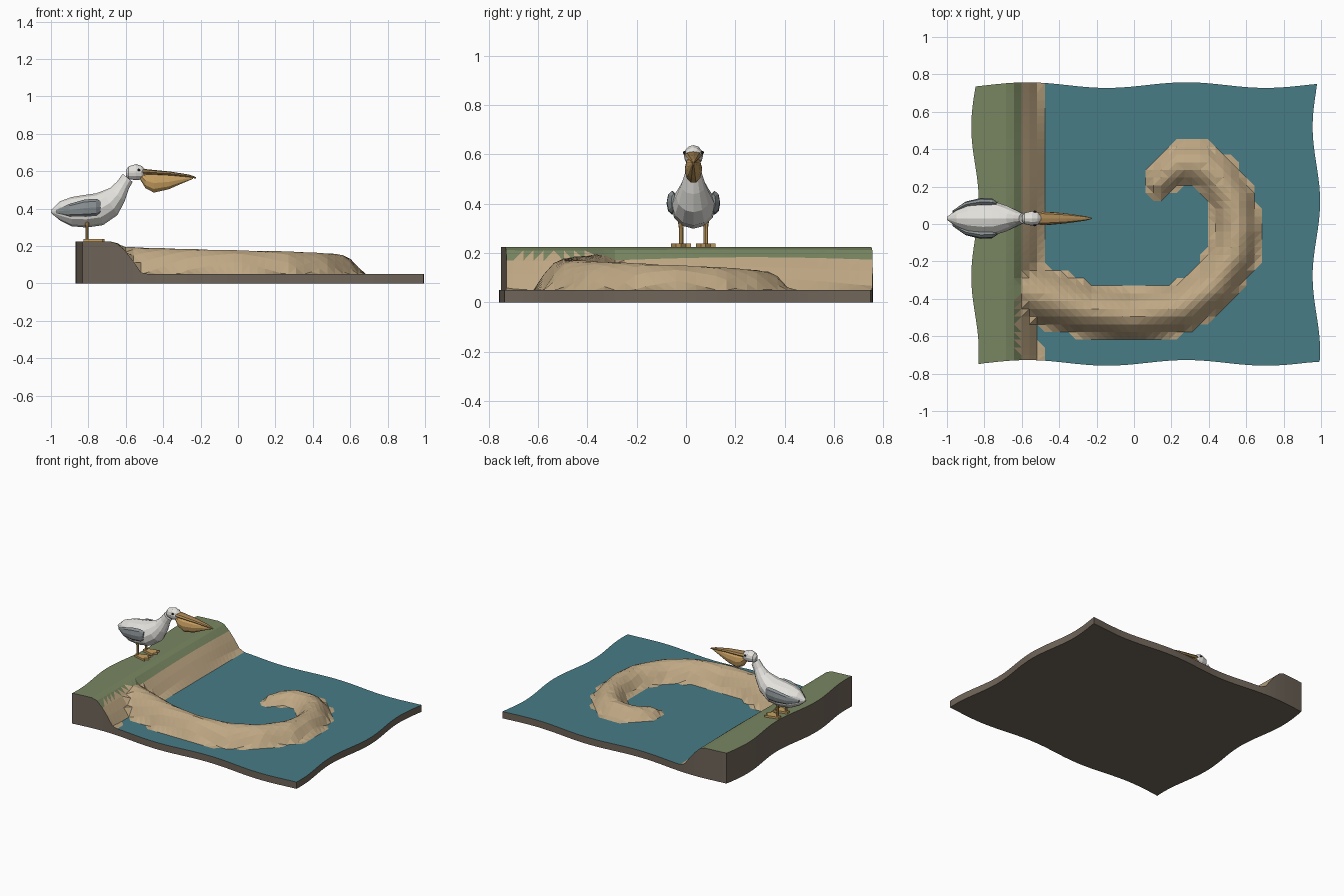
import bpy, bmesh, math
from mathutils import Vector

if "Cube" in bpy.data.objects:
    bpy.data.objects.remove(bpy.data.objects["Cube"])

def mat(name, r, g, b):
    m = bpy.data.materials.new(name)
    m.diffuse_color = (r, g, b, 1)
    m.use_nodes = True
    m.node_tree.nodes["Principled BSDF"].inputs["Base Color"].default_value = m.diffuse_color
    return m

WATER = mat("water", .065, .20, .24)
GRASS = mat("grass", .19, .24, .12)
SAND = mat("sand", .52, .39, .23)
EARTH = mat("earth", .16, .13, .10)
WHITE = mat("white_feathers", .78, .77, .73)
GREY = mat("grey_feathers", .25, .28, .29)
BILL = mat("bill_orange", .58, .35, .12)
BILL_DARK = mat("bill_top", .40, .24, .09)
DARK = mat("eye_dark", .02, .02, .02)

def finish(name, bm, *mats):
    bmesh.ops.recalc_face_normals(bm, faces=bm.faces)
    me = bpy.data.meshes.new(name)
    bm.to_mesh(me)
    bm.free()
    for m in mats:
        me.materials.append(m)
    ob = bpy.data.objects.new(name, me)
    bpy.context.collection.objects.link(ob)
    return ob

CY = .03  # bird centre line

def loft(name, sections, m, sides=12):
    """Skin elliptical sections (x, y, z, half width, half height, tilt degrees)."""
    bm = bmesh.new()
    rings = []
    for x, y, z, ry, rz, tilt in sections:
        t = math.radians(tilt)
        ring = []
        for i in range(sides):
            a = 2 * math.pi * i / sides
            u, v = ry * math.cos(a), rz * math.sin(a)
            ring.append(bm.verts.new((x - v * math.sin(t), CY + y + u, z + v * math.cos(t))))
        rings.append(ring)
    for a, b in zip(rings, rings[1:]):
        for i in range(sides):
            j = (i + 1) % sides
            bm.faces.new((a[i], a[j], b[j], b[i]))
    bm.faces.new(rings[0])
    bm.faces.new(rings[-1])
    return finish(name, bm, m)

# Terrain: height field with shore bank and curling sand spit
SEA, BANK = .05, .175
SPIT = [(-.66, -.34, .15, .148), (-.45, -.40, .145, .14), (-.25, -.46, .13, .135),
        (0, -.49, .125, .128), (.25, -.45, .125, .122), (.42, -.34, .12, .115),
        (.53, -.17, .12, .108), (.55, -.03, .117, .102), (.53, .12, .112, .095),
        (.45, .25, .107, .085), (.36, .315, .105, .078), (.25, .32, .10, .075),
        (.17, .27, .085, .065), (.13, .21, .065, .055)]

def bank_height(x, y):
    toe = -.50 + .02 * math.sin(4 * y + .5)
    t = min(max((toe - x) / (toe + .665), 0), 1)
    return BANK * (1 - (1 - t) ** 1.35)

def spit_height(x, y):
    best, p = 0, Vector((x, y))
    for a, b in zip(SPIT, SPIT[1:]):
        A, B = Vector(a[:2]), Vector(b[:2])
        d = B - A
        t = min(max((p - A).dot(d) / d.length_squared, 0), 1)
        w = a[2] + (b[2] - a[2]) * t
        h = a[3] + (b[3] - a[3]) * t
        r = (p - A - d * t).length / w
        best = max(best, h * (1 - r ** 2)) if r < 1 else best
    return best

NX, NY = 44, 36
bm = bmesh.new()
grid = []
for i in range(NX + 1):
    col = []
    for j in range(NY + 1):
        x, y = -.85 + 1.825 * i / NX, -.7425 + 1.485 * j / NY
        z = SEA + max(bank_height(x, y), spit_height(x, y))
        dx = .02 * math.cos(2 * math.pi * (y - .12) / .8) if i in (0, NX) else 0
        dy = .015 * math.cos(2 * math.pi * (x - .28) / .85) if j in (0, NY) else 0
        col.append(bm.verts.new((x + dx, y + dy, z)))
    grid.append(col)
for i in range(NX):
    for j in range(NY):
        bm.faces.new((grid[i][j], grid[i + 1][j], grid[i + 1][j + 1], grid[i][j + 1]))
bmesh.ops.triangulate(bm, faces=bm.faces[:])
for f in bm.faces:
    c = f.calc_center_median()
    if max(v.co.z for v in f.verts) < SEA + .001:
        f.material_index = 0
    elif bank_height(c.x, c.y) > .135:
        f.material_index = 1
    else:
        f.material_index = 2
# Earth sides and underside
rim = [e for e in bm.edges if e.is_boundary]
ext = bmesh.ops.extrude_edge_only(bm, edges=rim)["geom"]
for g in ext:
    if isinstance(g, bmesh.types.BMVert):
        g.co.z = 0
    if isinstance(g, bmesh.types.BMFace):
        g.material_index = 3
low = [e for e in bm.edges if all(v.co.z < .001 for v in e.verts)]
base = bmesh.ops.contextual_create(bm, geom=low)["faces"]
for f in base:
    f.material_index = 3
finish("shore_terrain", bm, WATER, GRASS, SAND, EARTH)

# Bird body, neck and head in one skin
loft("bird_body", [
    (-1.0, 0, .385, .008, .008, 0), (-.95, 0, .388, .045, .052, 0),
    (-.89, 0, .384, .075, .078, 0), (-.81, 0, .387, .09, .088, 0),
    (-.74, 0, .397, .087, .087, 12), (-.685, 0, .43, .07, .076, 32),
    (-.645, 0, .475, .05, .053, 48), (-.615, 0, .525, .034, .037, 58),
    (-.59, 0, .565, .029, .034, 50)], WHITE)
loft("bird_head", [
    (-.60, 0, .59, .012, .014, 0), (-.585, 0, .592, .03, .034, 0),
    (-.545, 0, .595, .039, .043, 0), (-.515, 0, .592, .034, .036, 0),
    (-.495, 0, .59, .018, .02, 0)], WHITE)

# Bill: flat upper half over a deep pouch
loft("upper_bill", [
    (-.525, 0, .597, .03, .017, 0), (-.49, 0, .596, .036, .015, 0),
    (-.36, 0, .587, .026, .011, 0), (-.26, 0, .574, .012, .008, 0),
    (-.225, 0, .565, .003, .004, 0)], BILL_DARK, 8)
loft("bill_pouch", [
    (-.525, 0, .578, .022, .02, 0), (-.495, 0, .55, .034, .042, 0),
    (-.45, 0, .537, .035, .054, 0), (-.37, 0, .543, .027, .041, 0),
    (-.29, 0, .558, .014, .02, 0), (-.24, 0, .565, .005, .006, 0)], BILL, 10)

# Mirrored parts: wings, eyes, legs, webbed feet
for s, side in ((-1, "right"), (1, "left")):
    loft("wing_" + side, [
        (-.97, s * .035, .385, .006, .01, 0), (-.90, s * .074, .392, .016, .034, 0),
        (-.82, s * .088, .403, .021, .046, 0), (-.76, s * .086, .407, .021, .046, 0),
        (-.735, s * .08, .41, .01, .03, 0)], GREY, 8)
    loft("eye_" + side, [
        (-.538, s * .036, .607, .003, .003, 0), (-.53, s * .036, .607, .007, .008, 0),
        (-.522, s * .036, .607, .003, .003, 0)], DARK, 6)
    # tilt of 90 makes the sections horizontal
    loft("leg_" + side, [
        (-.807, s * .05, .23, .009, .008, 90), (-.807, s * .05, .30, .009, .008, 90),
        (-.807, s * .05, .335, .014, .014, 90)], BILL, 8)
    bm = bmesh.new()
    outline = [(-.825, -.014), (-.725, -.04), (-.74, -.02), (-.715, 0),
               (-.74, .02), (-.725, .04), (-.825, .014)]
    f = bm.faces.new([bm.verts.new((x, CY + s * .05 + y, .222)) for x, y in outline])
    for g in bmesh.ops.extrude_face_region(bm, geom=[f])["geom"]:
        if isinstance(g, bmesh.types.BMVert):
            g.co.z = .239
    finish("foot_" + side, bm, BILL)
